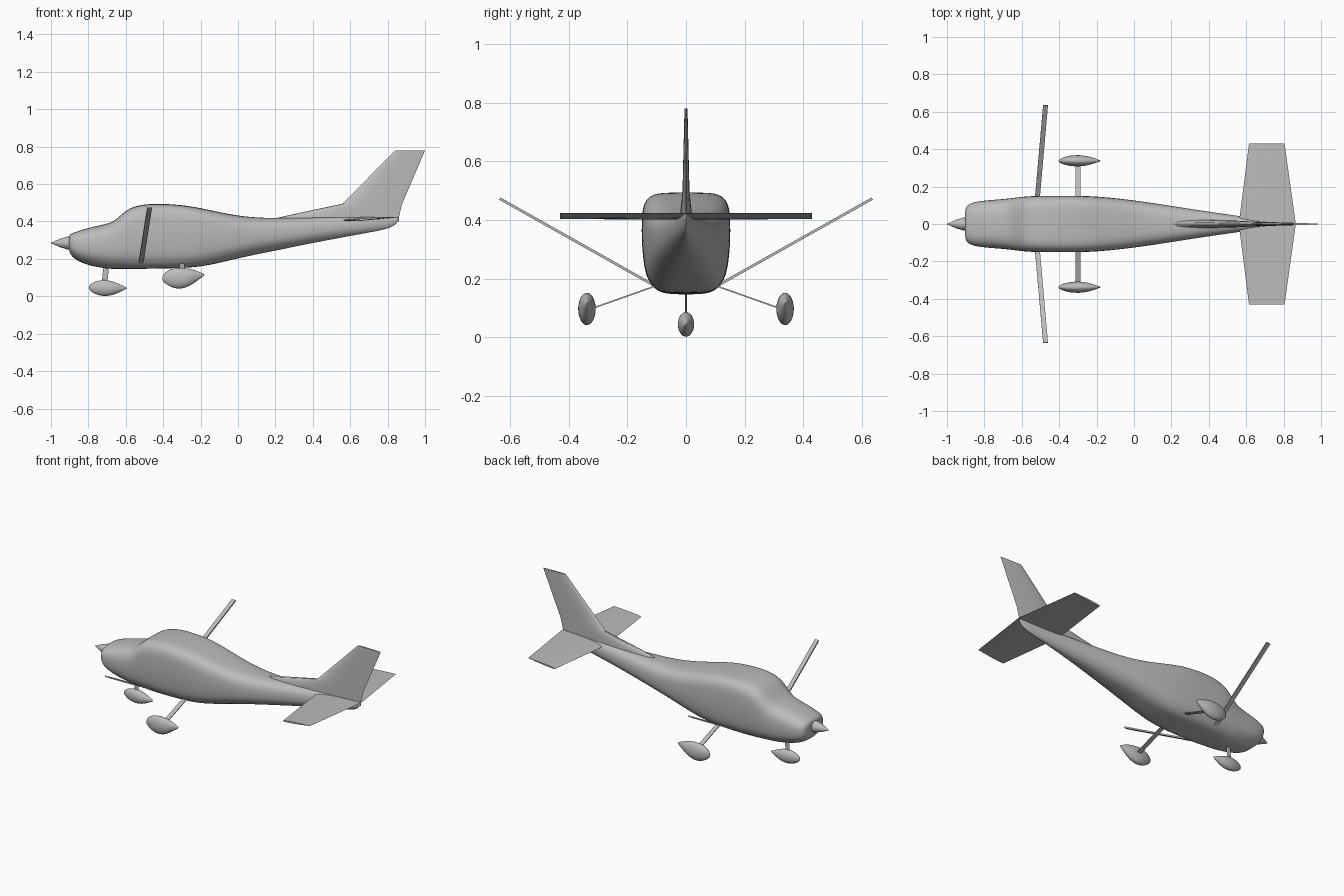
import bpy
import bmesh
from math import sin, cos, pi
from mathutils import Vector

cube = bpy.data.objects.get("Cube")
if cube:
    bpy.data.objects.remove(cube, do_unlink=True)

# One plain grey for the whole airframe
grey = bpy.data.materials.new("plain grey")
grey.use_nodes = True
shade = (0.5, 0.5, 0.5, 1)
grey.diffuse_color = shade
grey.node_tree.nodes["Principled BSDF"].inputs["Base Color"].default_value = shade


def loft(name, rings, subdivide=False):
    """Skin a row of equal-length rings and cap both ends."""
    bm = bmesh.new()
    loops = [[bm.verts.new(point) for point in ring] for ring in rings]
    count = len(loops[0])
    for a, b in zip(loops, loops[1:]):
        for i in range(count):
            j = (i + 1) % count
            bm.faces.new((a[i], a[j], b[j], b[i]))
    bm.faces.new(loops[0])
    bm.faces.new(loops[-1])
    bmesh.ops.recalc_face_normals(bm, faces=bm.faces)
    mesh = bpy.data.meshes.new(name)
    bm.to_mesh(mesh)
    bm.free()
    mesh.materials.append(grey)
    obj = bpy.data.objects.new(name, mesh)
    bpy.context.collection.objects.link(obj)
    bpy.ops.object.select_all(action="DESELECT")
    obj.select_set(True)
    bpy.context.view_layer.objects.active = obj
    if subdivide:
        bpy.ops.object.shade_smooth()
        modifier = obj.modifiers.new("smooth skin", "SUBSURF")
        modifier.levels = modifier.render_levels = 2
    else:
        bpy.ops.object.shade_smooth_by_angle()
    return obj


def signed_power(value, exponent):
    return abs(value) ** exponent * (1 if value >= 0 else -1)


def body_ring(x, bottom, top, half_width, squareness, y=0, taper=0, count=32):
    """Rounded-box cross-section, narrowing towards its underside."""
    ring = []
    for i in range(count):
        angle = 2 * pi * i / count
        across = signed_power(cos(angle), 2 / squareness)
        up = signed_power(sin(angle), 2 / squareness)
        across *= 1 - taper * max(0, -up) ** 2
        ring.append((x, y + half_width * across,
                     (bottom + top) / 2 + up * (top - bottom) / 2))
    return ring


def airfoil(leading, trailing, thickness, count=20):
    """Chord position and offset around a teardrop section."""
    points = []
    for i in range(count):
        angle = 2 * pi * i / count
        along = (1 - cos(angle)) / 2
        offset = thickness * sin(angle) * (1.25 - along)
        points.append((leading + (trailing - leading) * along, offset, along))
    return points


def flat_bar(name, start, end, width, thickness):
    """Straight strut with its broad side along x."""
    start, end = Vector(start), Vector(end)
    wide = Vector((width / 2, 0, 0))
    thin = (end - start).cross(wide).normalized() * thickness / 2
    return loft(name, [[p + wide + thin, p - wide + thin,
                        p - wide - thin, p + wide - thin] for p in (start, end)])


# Fuselage: x, bottom, top, half width, squareness
fuselage = [
    (-.905, .245, .32, .07, 2.5), (-.895, .22, .335, .1, 3),
    (-.86, .188, .347, .118, 3), (-.79, .162, .37, .127, 3),
    (-.7, .147, .387, .134, 3.2), (-.66, .146, .402, .138, 3.5),
    (-.6, .146, .46, .146, 4), (-.55, .146, .484, .15, 4.5),
    (-.46, .147, .498, .152, 5), (-.3, .15, .49, .152, 5),
    (-.2, .158, .472, .148, 4.5), (-.1, .178, .45, .139, 4),
    (0, .203, .431, .127, 3.5), (.1, .224, .421, .113, 3),
    (.2, .244, .418, .097, 2.8), (.4, .285, .422, .066, 2.5),
    (.6, .323, .425, .037, 2.3), (.8, .358, .428, .013, 2),
    (.84, .38, .425, .008, 2), (.86, .408, .42, .003, 2),
]
loft("fuselage", [body_ring(*row, taper=.22) for row in fuselage], True)

# Spinner
loft("spinner", [body_ring(x, .285 - r, .285 + r, r, 2) for x, r in
                 ((-.88, .036), (-.915, .034), (-.95, .023),
                  (-.98, .01), (-1, .001))])

# Fin with its long dorsal fillet: height, leading, trailing, thickness
fin = [(.4, .2, .86, .024), (.42, .21, .86, .024), (.455, .37, .868, .019),
       (.495, .56, .878, .014), (.78, .84, 1, .006)]
loft("fin", [[(x, t, z) for x, t, _ in airfoil(lead, trail, thick)]
             for z, lead, trail, thick in fin])

# Tailplane, raised towards its trailing edge
tailplane = [(-.43, .615, .805, .006), (0, .56, .865, .01), (.43, .615, .805, .006)]
loft("tailplane", [[(x, y, .406 + t + .018 * along)
                    for x, t, along in airfoil(lead, trail, thick)]
                   for y, lead, trail, thick in tailplane])

# Wheel fairings: x, bottom, top, half width
main_fairing = [
    (-.405, .085, .105, .005), (-.39, .068, .13, .014), (-.355, .045, .15, .027),
    (-.305, .036, .155, .032), (-.255, .055, .149, .028),
    (-.215, .085, .135, .015), (-.178, .112, .118, .002),
]
nose_fairing = [
    (-.798, .037, .054, .006), (-.78, .02, .074, .015), (-.745, .003, .086, .026),
    (-.7, -.001, .089, .03), (-.66, .008, .077, .024),
    (-.625, .026, .061, .013), (-.593, .041, .046, .002),
]
for side, label in ((-1, "port"), (1, "starboard")):
    loft(label + "_wheel_fairing",
         [body_ring(*row, 2, y=side * .338, count=16) for row in main_fairing], True)
    flat_bar(label + "_gear_leg", (-.3, side * .09, .18), (-.3, side * .33, .095),
             .028, .005)
    flat_bar(label + "_wing_strut", (-.52, side * .1, .172), (-.473, side * .635, .473),
             .026, .009)

# Nose gear
loft("nose_wheel_fairing", [body_ring(*row, 2, count=16) for row in nose_fairing], True)
loft("nose_gear_leg", [[(x + dx, dy, z) for dx, dy in
                        ((-.015, 0), (0, .003), (.015, 0), (0, -.003))]
                       for x, z in ((-.715, .06), (-.702, .18))])
